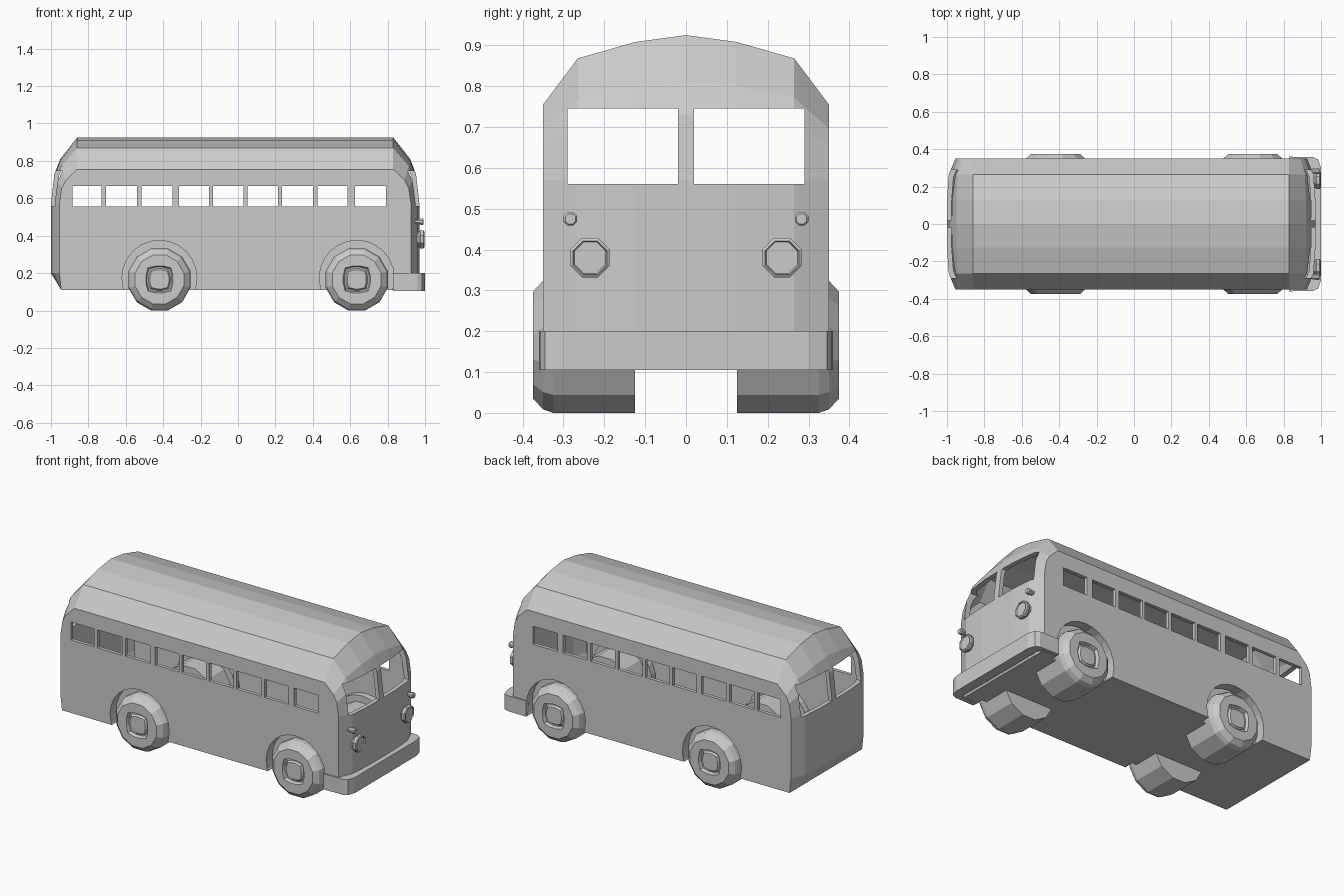
import bpy, bmesh
from math import sin, cos, radians, pi

if "Cube" in bpy.data.objects:
    bpy.data.objects.remove(bpy.data.objects["Cube"])


def make(name, verts, faces):
    me = bpy.data.meshes.new(name)
    me.from_pydata(verts, [], faces)
    bm = bmesh.new()
    bm.from_mesh(me)
    bmesh.ops.recalc_face_normals(bm, faces=bm.faces)
    bm.to_mesh(me)
    bm.free()
    ob = bpy.data.objects.new(name, me)
    bpy.context.collection.objects.link(ob)
    return ob


def loft(name, rings, closed=True, caps=(True, True)):
    n = len(rings[0])
    verts = [p for r in rings for p in r]
    faces = []
    for k in range(len(rings) - 1):
        for i in range(n if closed else n - 1):
            j = (i + 1) % n
            faces.append((k * n + i, k * n + j, (k + 1) * n + j, (k + 1) * n + i))
    if caps[0]:
        faces.append(tuple(range(n)))
    if caps[1]:
        faces.append(tuple(range((len(rings) - 1) * n, len(rings) * n)))
    return make(name, verts, faces)


def boxes(name, spans):
    verts, faces = [], []
    for x0, x1, y0, y1, z0, z1 in spans:
        b = len(verts)
        verts += [(x, y, z) for x in (x0, x1) for y in (y0, y1) for z in (z0, z1)]
        faces += [tuple(b + i for i in f) for f in
                  ((0, 1, 3, 2), (4, 5, 7, 6), (0, 1, 5, 4), (2, 3, 7, 6), (0, 2, 6, 4), (1, 3, 7, 5))]
    return make(name, verts, faces)


def cut(target, cutter):
    cutter.hide_render = True
    m = target.modifiers.new("cut", 'BOOLEAN')
    m.operation = 'DIFFERENCE'
    m.solver = 'EXACT'
    m.object = cutter
    bpy.context.view_layer.objects.active = target
    bpy.ops.object.modifier_apply(modifier=m.name)
    bpy.data.objects.remove(cutter)


# Body: lengthwise ribs (y, roof height, end inset) with rounded ends
def body_shape(name):
    half = [(0.35, 0.755, 0.045), (0.265, 0.868, 0.01), (0.125, 0.908, 0.0)]
    cols = [(-y, z, i) for y, z, i in half] + [(0, 0.925, 0)] + half[::-1]
    ribs = []
    for y, top, inset in cols:
        prof = [(0.055, 0.11), (inset, 0.2)]
        for t, f in ((0, 0), (0.13, 0.45), (0.36, 0.68), (1, 1)):
            prof.append((inset + (0.14 - inset) * t, 0.57 + (top - 0.57) * f))
        rear = [(-1 + d, y, z) for d, z in prof]
        front = [(0.97 - d, y, z) for d, z in prof]
        ribs.append(rear + front[::-1])
    return loft(name, ribs)


body = body_shape("bus_body")
cavity = body_shape("cavity_cutter")
for v in cavity.data.vertices:
    v.co = (v.co.x * 0.975, v.co.y * 0.94, (v.co.z - 0.11) * 0.95 + 0.13)
cut(body, cavity)

# Side and end windows
side = [(-0.885, -0.73), (-0.705, -0.54), (-0.515, -0.35), (-0.315, -0.155), (-0.135, 0.03),
        (0.05, 0.215), (0.235, 0.4), (0.425, 0.585), (0.625, 0.79)]
cut(body, boxes("side_window_cutter", [(a, b, -0.5, 0.5, 0.555, 0.665) for a, b in side]))
cut(body, boxes("end_window_cutter", [(-1.2, 1.2, a, b, 0.56, 0.745)
                                      for a, b in ((-0.29, -0.02), (0.02, 0.29))]))


def arc(x, y, z, r, n, a0=0, full=True):
    if full:
        angs = [radians(a0) + 2 * pi * i / n for i in range(n)]
    else:
        angs = [radians(a0) + (pi - 2 * radians(a0)) * i / (n - 1) for i in range(n)]
    return [(x + r * cos(a), y, z + r * sin(a)) for a in angs]


def wheel_ring(x, y, r, square):
    pts = []
    for i in range(12):
        a = radians(15 + 30 * i)
        k = r * (1.17 if square and i % 3 == 1 else 1.0)
        pts.append((x + k * cos(a), y, 0.166 + k * sin(a)))
    return pts


# Wheels, arches and wheel wells
tyre = [(0.125, 0.172, 0), (0.325, 0.172, 0), (0.35, 0.163, 0), (0.375, 0.135, 0), (0.375, 0.075, 1),
        (0.357, 0.068, 1), (0.357, 0.06, 1), (0.368, 0.052, 1)]
for end, x in (("rear", -0.42), ("front", 0.635)):
    for label, s in (("left", 1), ("right", -1)):
        cut(body, loft("arch_cutter", [arc(x, s * y, 0.175, 0.2, 24) for y in (0.29, 0.5)]))
        loft(f"{end}_{label}_wheel_well",
             [arc(x, s * y, 0.175, 0.201, 15, -19, False) for y in (0.29, 0.338)],
             closed=False, caps=(True, False))
        loft(f"{end}_{label}_wheel", [wheel_ring(x, s * y, r, q) for y, r, q in tyre])

# Wrap-around front bumper
outer = [(0.83, 0.36), (0.96, 0.357), (0.985, 0.345), (1.0, 0.3)]
inner = [(0.94, 0.31), (0.92, 0.335), (0.83, 0.335)]
plan = outer + [(x, -y) for x, y in outer[::-1]] + [(x, -y) for x, y in inner[::-1]] + inner
loft("front_bumper", [[(x, y, z) for x, y in plan] for z in (0.105, 0.2)])


# Headlights and small marker lamps
def lamp(name, y, z, r, steps):
    loft(name, [[(x, y + r * k * cos(pi / 8 + i * pi / 4), z + r * k * sin(pi / 8 + i * pi / 4))
                 for i in range(8)] for x, k in steps])


for label, s in (("left", 1), ("right", -1)):
    lamp(f"{label}_headlight", s * 0.235, 0.38, 0.052,
         [(0.94, 0.8), (0.968, 0.85), (0.975, 1), (0.992, 1), (0.997, 0.86), (0.99, 0.8)])
    lamp(f"{label}_marker_lamp", s * 0.283, 0.475, 0.018,
         [(0.94, 0.7), (0.97, 0.8), (0.975, 1), (0.988, 1), (0.993, 0.75)])
